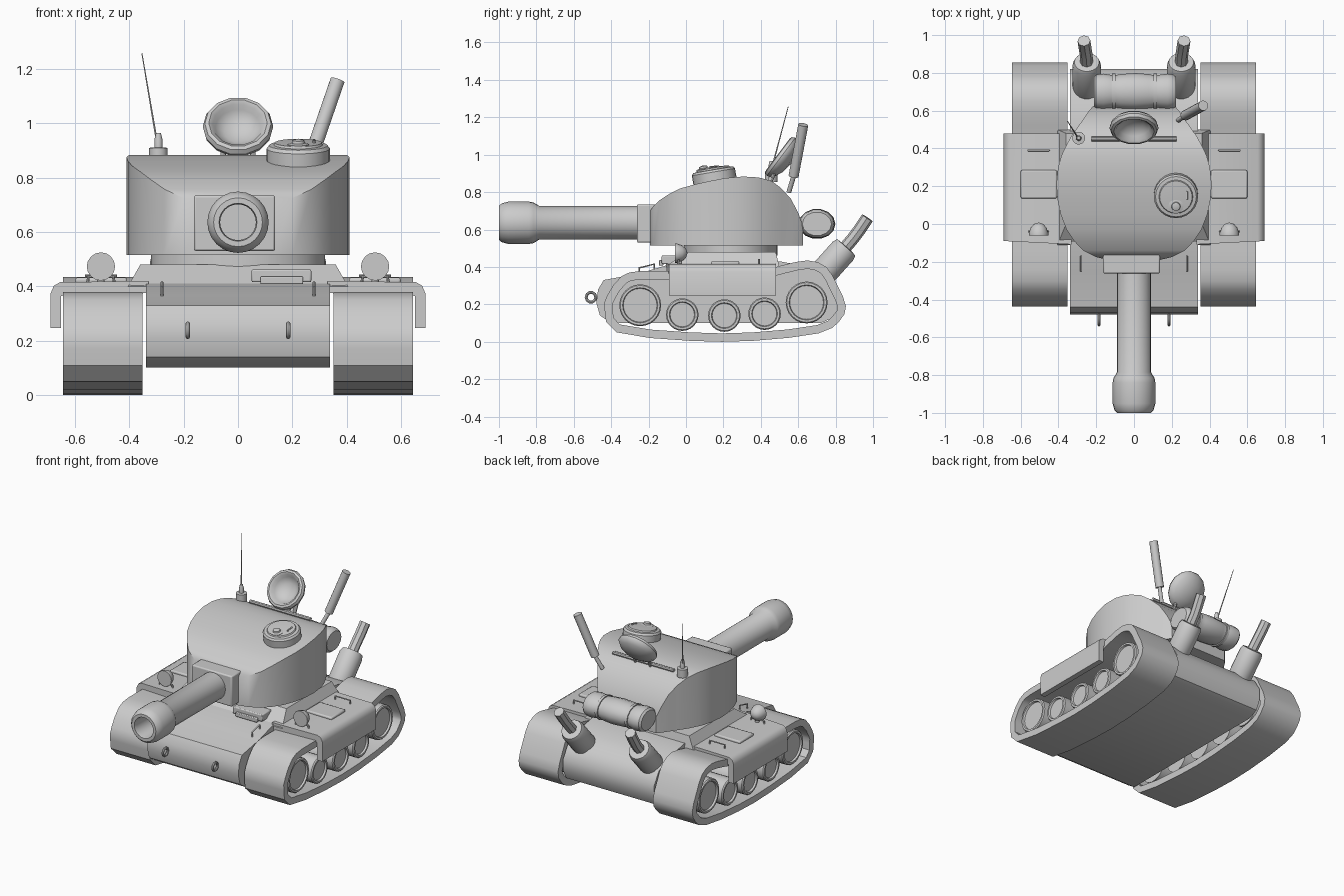
import bpy, bmesh
from math import sin, cos, pi, radians
from mathutils import Vector

if "Cube" in bpy.data.objects:
    bpy.data.objects.remove(bpy.data.objects["Cube"])


def finish(name, bm, angle=35):
    bmesh.ops.remove_doubles(bm, verts=bm.verts, dist=0.0004)
    bmesh.ops.recalc_face_normals(bm, faces=bm.faces)
    me = bpy.data.meshes.new(name)
    bm.to_mesh(me)
    bm.free()
    ob = bpy.data.objects.new(name, me)
    bpy.context.collection.objects.link(ob)
    bpy.ops.object.select_all(action='DESELECT')
    ob.select_set(True)
    bpy.context.view_layer.objects.active = ob
    bpy.ops.object.shade_smooth_by_angle(angle=radians(angle))
    return ob


def loft(name, rings, caps=True, angle=35, loop=False):
    """Skin a list of closed rings of equal length."""
    bm = bmesh.new()
    vs = [[bm.verts.new(p) for p in r] for r in rings]
    n = len(rings[0])
    pairs = list(zip(vs, vs[1:])) + ([(vs[-1], vs[0])] if loop else [])
    for a, b in pairs:
        for i in range(n):
            j = (i + 1) % n
            bm.faces.new((a[i], a[j], b[j], b[i]))
    if caps and not loop:
        bm.faces.new(vs[0])
        bm.faces.new(vs[-1])
    return finish(name, bm, angle)


def lathe(name, prof, loc, axis=(0, 0, 1), n=20, sx=1, sy=1):
    """Turn a (radius, height) profile around an axis."""
    q = Vector(axis).to_track_quat('Z', 'Y')
    rings = [[Vector(loc) + q @ Vector((max(r, .0001) * sx * cos(2 * pi * i / n),
              max(r, .0001) * sy * sin(2 * pi * i / n), h)) for i in range(n)] for r, h in prof]
    return loft(name, rings)


def rod(name, a, b, r, r2=None, n=12):
    d = Vector(b) - Vector(a)
    return lathe(name, [(0, 0), (r, 0), (r if r2 is None else r2, d.length), (0, d.length)], a, d, n)


def pipe(name, pts, r, cyclic=False):
    cu = bpy.data.curves.new(name, 'CURVE')
    cu.dimensions = '3D'
    cu.bevel_depth, cu.bevel_resolution, cu.use_fill_caps = r, 2, True
    sp = cu.splines.new('POLY')
    sp.points.add(len(pts) - 1)
    for p, c in zip(sp.points, pts):
        p.co = (*c, 1)
    sp.use_cyclic_u = cyclic
    tmp = bpy.data.objects.new(name, cu)
    bpy.context.collection.objects.link(tmp)
    bm = bmesh.new()
    dg = bpy.context.evaluated_depsgraph_get()
    bm.from_mesh(tmp.evaluated_get(dg).to_mesh())
    bpy.data.objects.remove(tmp)
    return finish(name, bm)


def box(name, lo, hi, bevel=0.0):
    ob = loft(name, [[(lo[0], lo[1], z), (hi[0], lo[1], z), (hi[0], hi[1], z), (lo[0], hi[1], z)]
                     for z in (lo[2], hi[2])])
    if bevel:
        m = ob.modifiers.new('bevel', 'BEVEL')
        m.width, m.segments = bevel, 2
    return ob


def smooth_loop(pts, k=3):
    """Closed Catmull-Rom loop through 2D points."""
    out, n = [], len(pts)
    P = [Vector(p) for p in pts]
    for i in range(n):
        a, b, c, d = P[i - 1], P[i], P[(i + 1) % n], P[(i + 2) % n]
        for s in range(k):
            t = s / k
            out.append(.5 * (2 * b + (c - a) * t + (2 * a - 5 * b + 4 * c - d) * t * t
                             + (3 * b - a - 3 * c + d) * t ** 3))
    return out


# hull body from its side profile
hull = [(-.40, .10), (-.46, .14), (-.48, .21), (-.47, .28), (-.44, .33), (-.25, .365), (-.10, .41),
        (.50, .43), (.66, .40), (.77, .35), (.82, .27), (.82, .19), (.79, .13), (.72, .10)]
loft("hull", [[(x, y, z) for y, z in hull] for x in (-.338, .338)], angle=40)

# raised deck and turret ring
loft("upper_deck", [[(-w, y0, z), (w, y0, z), (w, y1, z), (-w, y1, z)]
                    for w, y0, y1, z in ((.405, -.11, .50, .40), (.36, 0, .48, .48))])
lathe("turret_ring", [(0, 0), (.25, 0), (.25, .07), (0, .07)], (0, .24, .46), n=28, sx=1.28)

# mudguards with side skirts, fittings, tracks and wheels on both sides
guard = [(.33, .42), (.655, .415), (.678, .403), (.69, .375), (.69, .247), (.652, .247), (.652, .365), (.33, .375)]
track = [(-.435, .17), (-.42, .25), (-.345, .35), (-.24, .378), (0, .375), (.35, .375), (.52, .41), (.65, .435),
         (.75, .40), (.81, .30), (.855, .19), (.82, .11), (.71, .045), (.36, .005), (.02, .005), (-.37, .05)]
wheels = [(-.245, .195, .112), (-.02, .145, .087), (.205, .14, .087), (.42, .15, .087), (.645, .21, .112)]
loop = smooth_loop(track, 2)
inner = []
for i, p in enumerate(loop):
    t = (loop[(i + 1) % len(loop)] - loop[i - 1]).normalized()
    inner.append(p + Vector((t.y, -t.x)) * .045)

for s, side in ((-1, "left"), (1, "right")):
    loft(side + "_mudguard", [[(s * x, y + e * (.69 - x) * .05, z) for x, z in guard]
                              for y, e in ((-.09, -1), (.48, 0))], angle=40)
    loft(side + "_track", [[(s * x, p.x, p.y) for p in l] for x, l in
                           ((.352, loop), (.645, loop), (.645, inner), (.352, inner))], loop=True)
    for i, (y, z, r) in enumerate(wheels):
        lathe(f"{side}_wheel_{i + 1}", [(0, 0), (r, 0), (r, .255), (r - .006, .262), (r - .018, .262),
              (r - .022, .25), (0, .25)], (s * .362, y, z), (s, 0, 0), 24)
    # hatch plate and grab handle on the mudguard
    xs = sorted((s * .408, s * .60))
    hatch = box(side + "_hatch", (xs[0], .135, .41), (xs[1], .285, .432), .008)
    pipe(side + "_hatch_handle", [(s * .45, .39, .41), (s * .45, .39, .44), (s * .56, .39, .44), (s * .56, .39, .41)], .005)
    # headlight on a small base
    lathe(side + "_headlight", [(0, 0), (.052, 0), (.052, .012), (.042, .04), (.025, .06), (0, .068)],
          (s * .505, -.06, .473), (0, 1, 0), 16)
    rod(side + "_headlight_stem", (s * .505, -.035, .41), (s * .505, -.035, .45), .014)
    pipe(side + "_headlight_guard", [(s * .455, -.04, .41), (s * .46, -.04, .435), (s * .55, -.04, .435),
                                     (s * .555, -.04, .41)], .006)
    # glacis grab bar and towing loop
    pipe(side + "_grab_bar", [(s * .28, -.25, .36), (s * .28, -.25, .395), (s * .28, -.17, .415),
                              (s * .28, -.17, .385)], .005)
    pipe(side + "_tow_loop", [(s * .185, -.508 + .026 * cos(a * pi / 5), .238 + .026 * sin(a * pi / 5))
                              for a in range(10)], .008, True)
    # exhaust drum and bent outlet
    lathe(side + "_exhaust_drum", [(0, 0), (.068, 0), (.075, .02), (.075, .21), (.066, .235), (0, .24)],
          (s * .25, .70, .33), (0, .13, .145), 18)
    pipe(side + "_exhaust_outlet", [(s * .25, .84, .49), (s * .253, .895, .555), (s * .258, .925, .595),
                                    (s * .265, .97, .662)], .034)

# driver's vision port on the sloped front
box("vision_port", (.05, -.13, .415), (.27, -.03, .462), .006)
box("vision_slot", (.082, -.145, .408), (.24, -.12, .436), .004)

# turret lofted along y from half-width and roof height
sections = [(-.192, .13, .70), (-.175, .20, .725), (-.14, .27, .757), (-.09, .317, .79), (-.03, .357, .82),
            (.05, .388, .842), (.13, .405, .86), (.21, .411, .875), (.30, .402, .883), (.36, .385, .881),
            (.40, .367, .876), (.46, .335, .858), (.51, .30, .82), (.56, .265, .765), (.60, .238, .69),
            (.625, .215, .62)]
loft("turret", [[(-w, y, .515), (w, y, .515), (w, y, z), (-w, y, z)] for y, w, z in sections], angle=40)
rod("turret_rear_rail", (-.225, .45, .872), (.225, .45, .872), .012, n=8)

# gun and its mount
box("gun_mount", (-.163, -.262, .53), (.137, -.15, .735), .008)
lathe("gun_barrel", [(0, 0), (.09, 0), (.09, .625), (.109, .655), (.113, .68), (.113, .79), (.104, .825),
                     (.09, .84), (.07, .84), (.066, .82), (.066, .66), (0, .66)], (0, -.16, .636), (0, -1, 0), 24)

# commander's cupola with lid knob and vision lip
tilt = (0, -.17, 1)
lathe("cupola", [(0, -.03), (.117, -.03), (.117, .05), (.108, .062), (.09, .064), (.086, .072), (0, .078)],
      (.222, .155, .858), tilt, 24)
lathe("cupola_knob", [(0, 0), (.04, 0), (.04, .006), (.024, .01), (.022, .02), (0, .026)], (.222, .095, .918), tilt, 14)
pipe("cupola_handle", [(.28, .13, .91), (.28, .13, .935), (.28, .17, .94), (.28, .17, .915)], .005)

# searchlight dish, tipped back
lathe("searchlight", [(0, -.05), (.06, -.042), (.105, -.022), (.127, 0), (.13, .015), (.122, .032), (.108, .036),
                      (.094, .026), (.084, .006), (.05, -.018), (0, -.026)], (0, .52, .98), (0, -.8, .6), 14)
for s in (-1, 1):
    rod("searchlight_leg", (s * .055, .45, .85), (s * .055, .475, .91), .01, n=8)

# whip aerial
lathe("aerial_base", [(0, 0), (.034, 0), (.034, .055), (.015, .057), (.015, .085), (.009, .11), (0, .11)],
      (-.293, .455, .855), n=14)
rod("aerial_whip", (-.30, .462, .94), (-.354, .547, 1.258), .004, .002, 6)

# upright tube on a thin stalk
rod("tube_stalk", (.235, .55, .80), (.285, .583, .91), .013)
rod("tube", (.272, .575, .885), (.367, .627, 1.16), .027, n=14)

# rolled tarpaulin with straps at the turret rear
roll = [(0, 0), (.075, 0), (.088, .012), (.092, .05), (.086, .09), (.082, .105), (.09, .14), (.095, .22), (.09, .29),
        (.082, .325), (.087, .35), (.092, .39), (.088, .42), (.075, .435), (0, .435)]
lathe("tarpaulin_roll", roll, (-.212, .70, .63), (1, 0, 0), 14, sx=1.04, sy=.85)
for x in (-.107, .113):
    lathe("roll_strap", [(.08, 0), (.092, 0), (.092, .018), (.08, .018)], (x - .009, .70, .63), (1, 0, 0), 14, 1.04, .85)
